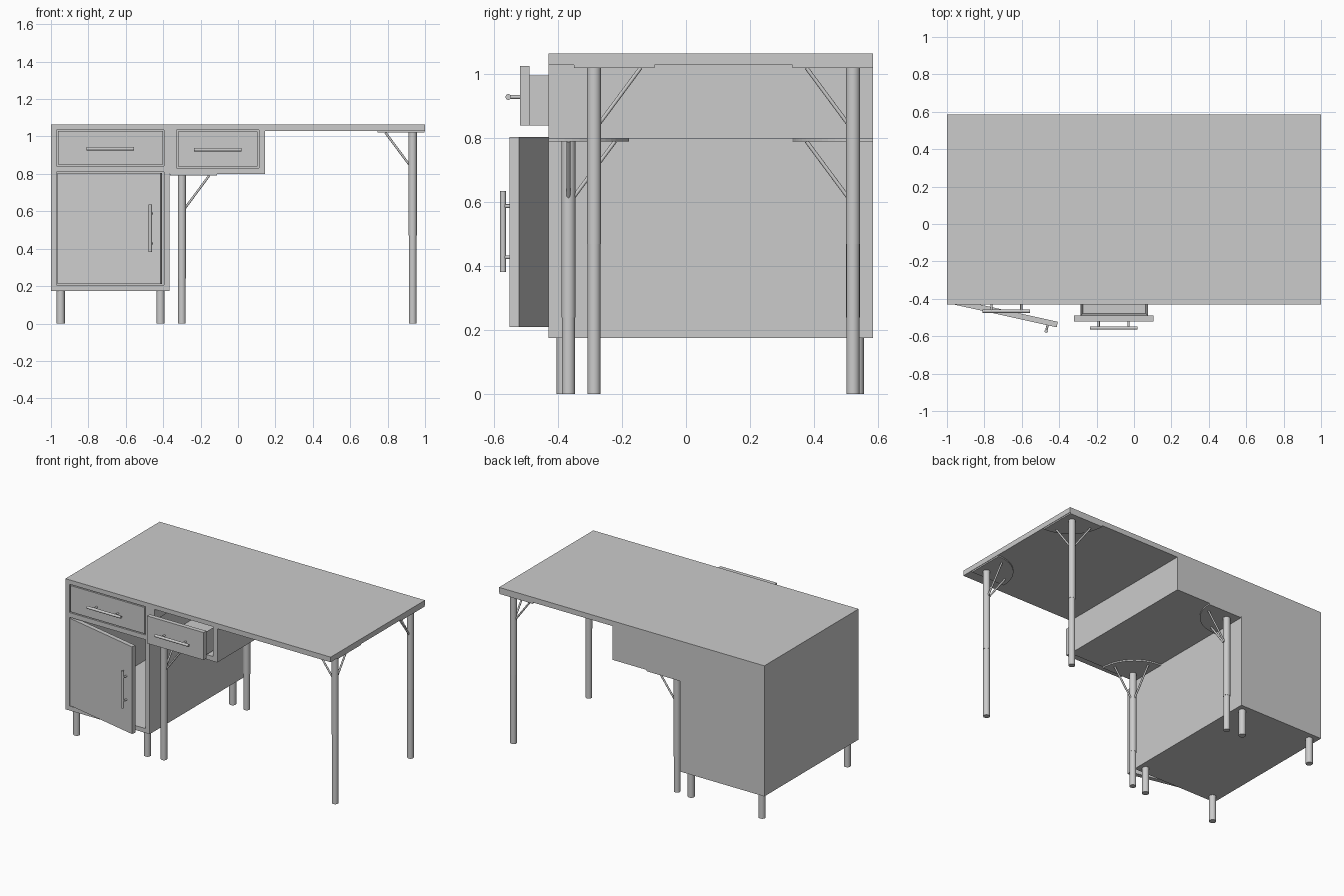
import bpy, bmesh, math
from mathutils import Vector, Matrix

if "Cube" in bpy.data.objects:
    bpy.data.objects.remove(bpy.data.objects["Cube"])

FRONT, BACK = -0.43, 0.585


def finish(name, bm, smooth=False):
    bmesh.ops.recalc_face_normals(bm, faces=bm.faces)
    me = bpy.data.meshes.new(name)
    bm.to_mesh(me)
    bm.free()
    ob = bpy.data.objects.new(name, me)
    bpy.context.collection.objects.link(ob)
    if smooth:
        bpy.ops.object.select_all(action='DESELECT')
        ob.select_set(True)
        bpy.context.view_layer.objects.active = ob
        bpy.ops.object.shade_smooth_by_angle(angle=math.radians(35))
    return ob


def add_box(bm, x0, x1, y0, y1, z0, z1):
    m = (Matrix.Translation(((x0 + x1) / 2, (y0 + y1) / 2, (z0 + z1) / 2))
         @ Matrix.Diagonal((x1 - x0, y1 - y0, z1 - z0, 1)))
    bmesh.ops.create_cube(bm, size=1, matrix=m)


def box(name, *dims):
    bm = bmesh.new()
    add_box(bm, *dims)
    return finish(name, bm)


def add_rod(bm, a, b, r, sides=24):
    a, b = Vector(a), Vector(b)
    d = b - a
    m = Matrix.Translation((a + b) / 2) @ d.to_track_quat('Z', 'Y').to_matrix().to_4x4()
    bmesh.ops.create_cone(bm, cap_ends=True, segments=sides, radius1=r, radius2=r,
                          depth=d.length, matrix=m)


def prism(name, pts, vec):
    bm = bmesh.new()
    f = bm.faces.new([bm.verts.new(p) for p in pts])
    r = bmesh.ops.extrude_face_region(bm, geom=[f], use_keep_orig=True)
    vs = [g for g in r['geom'] if isinstance(g, bmesh.types.BMVert)]
    bmesh.ops.translate(bm, verts=vs, vec=vec)
    return finish(name, bm)


def handle(name, centre, along, standoff):
    # bar parallel to the face, on two short posts reaching back in +y
    bm = bmesh.new()
    c, u = Vector(centre), Vector(along)
    add_rod(bm, c - u * 0.127, c + u * 0.127, 0.009)
    for s in (-0.08, 0.08):
        p = c + u * s
        add_rod(bm, p, p + Vector((0, standoff, 0)), 0.006, 16)
    return finish(name, bm, True)


# Desk body: slab, cabinet and drawer housing as one profile
profile = [(-1, .175), (-.365, .175), (-.365, .8), (.145, .8),
           (.145, 1.03), (1, 1.03), (1, 1.065), (-1, 1.065)]
body = prism("desk_body", [(x, FRONT, z) for x, z in profile], (0, BACK - FRONT, 0))

# Openings cut from the front
openings = {"cabinet": (-.97, -.395, .205, .81),
            "left_drawer": (-.97, -.395, .842, 1.035),
            "middle_drawer": (-.33, .112, .832, 1.035)}
for key, (x0, x1, z0, z1) in openings.items():
    cut = box(key + "_cutter", x0, x1, FRONT - .2, BACK - .03, z0, z1)
    cut.hide_render = True
    mod = body.modifiers.new(key, 'BOOLEAN')
    mod.operation, mod.solver, mod.object = 'DIFFERENCE', 'EXACT', cut
bpy.context.view_layer.objects.active = body
for key in openings:
    bpy.ops.object.modifier_apply(modifier=key)
for key in openings:
    bpy.data.objects.remove(bpy.data.objects[key + "_cutter"])


# Drawers: front panel, open-top tray and handle
def drawer(name, opening, pull, gap):
    x0, x1, z0, z1 = opening
    x0, x1, z0, z1 = x0 + gap, x1 - gap, z0 + gap, z1 - gap
    y = FRONT - pull
    box(name + "_front", x0, x1, y, y + .03, z0, z1)
    a, b, top, end, t = x0 + .037, x1 - .03, z1 - .03, BACK - .13, .016
    bm = bmesh.new()
    add_box(bm, a, b, y + .03, end, z0, top)
    lid = max(bm.faces, key=lambda f: f.calc_center_median().z)
    bmesh.ops.inset_region(bm, faces=[lid], thickness=t)
    bmesh.ops.translate(bm, verts=lid.verts, vec=(0, 0, z0 + t - top))
    finish(name + "_tray", bm)
    handle(name + "_handle", ((x0 + x1) / 2, y - .036, (z0 + z1) / 2 - .004), (1, 0, 0), .036)


drawer("left_drawer", openings["left_drawer"], 0, .007)
drawer("middle_drawer", openings["middle_drawer"], .09, .008)

# Cabinet door, ajar about its left edge
door = box("cabinet_door", 0, .565, 0, .03, .21, .804)
pull = handle("door_handle", (.515, -.032, .508), (0, 0, 1), .032)
swing = Matrix.Translation((-.965, FRONT, 0)) @ Matrix.Rotation(math.radians(-12.5), 4, 'Z')
for ob in (door, pull):
    ob.data.transform(swing)

# Short cabinet legs
for sx, x in (("left", -.948), ("right", -.414)):
    for sy, y in (("front", -.383), ("back", .535)):
        bm = bmesh.new()
        add_rod(bm, (x, y, 0), (x, y, .175), .022)
        finish(f"cabinet_{sy}_{sx}_leg", bm, True)


# Long telescopic legs with quarter-disc plate and two braces
def long_leg(name, cx, cy, dx, dy, top, split):
    x, y, low = cx + dx * .063, cy + dy * .062, top - .009
    arc = [(cx + dx * .252 * math.cos(t), cy + dy * .252 * math.sin(t), low)
           for t in (i * math.pi / 32 for i in range(17))]
    prism(name + "_plate", [(cx, cy, low)] + arc, (0, 0, .009))
    bm = bmesh.new()
    add_rod(bm, (x, y, 0), (x, y, split), .0205)
    add_rod(bm, (x, y, split), (x, y, low), .022)
    finish(name, bm, True)
    bm = bmesh.new()
    for ox, oy in ((dx, 0), (0, dy)):
        add_rod(bm, (x + ox * .005, y + oy * .005, low - .19),
                (x + ox * .146, y + oy * .146, low), .006, 12)
    finish(name + "_braces", bm, True)


long_leg("front_right_leg", .997, -.35, -1, 1, 1.03, .47)
long_leg("back_right_leg", .997, BACK, -1, -1, 1.03, .47)
long_leg("front_middle_leg", -.363, FRONT, 1, 1, .80, .24)
long_leg("back_middle_leg", -.363, BACK, 1, -1, .80, .24)
